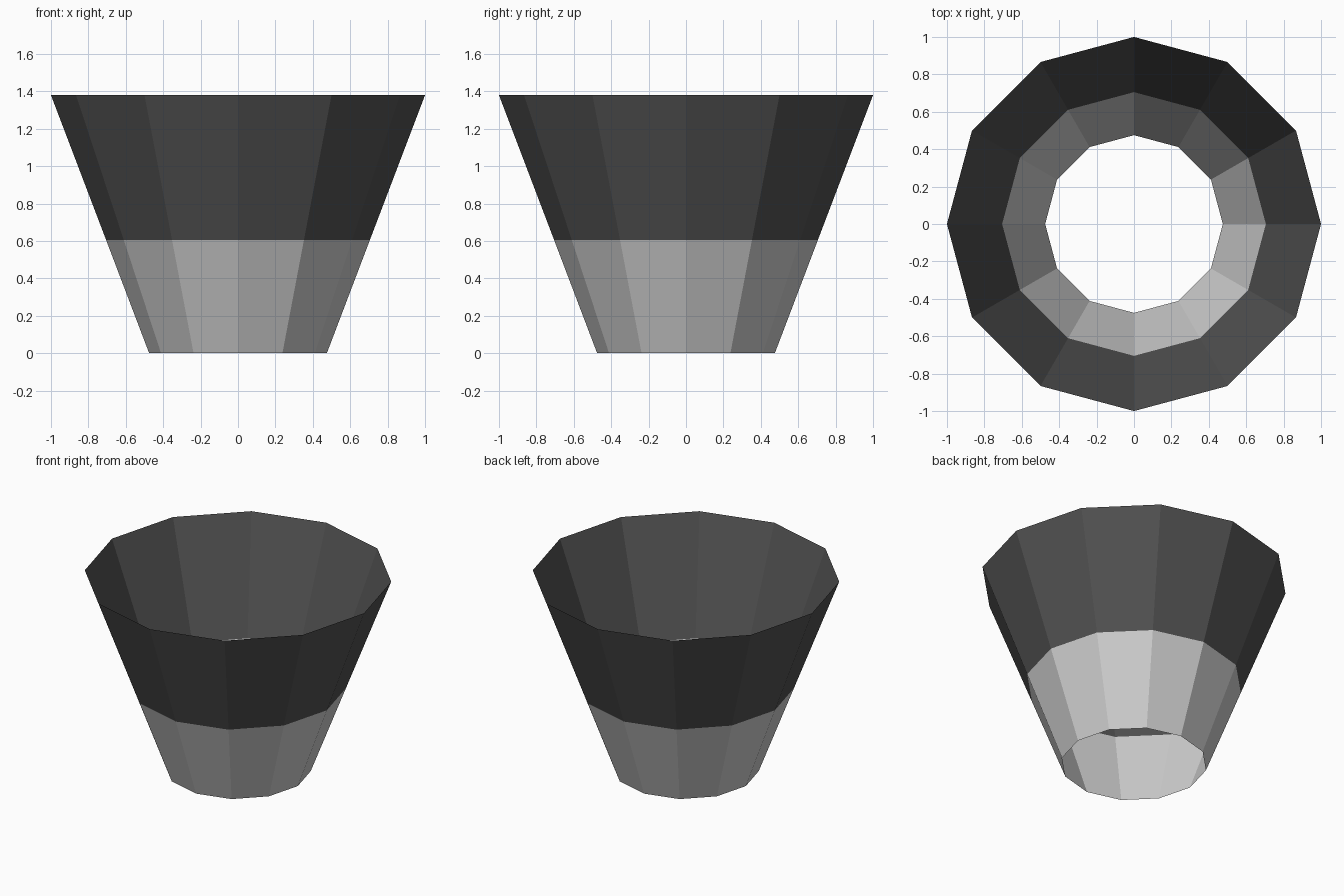
import bpy
import bmesh
from math import cos, sin, tau

if "Cube" in bpy.data.objects:
    bpy.data.objects.remove(bpy.data.objects["Cube"])

SIDES = 12
PROFILE = [(0.475, 0.0), (0.705, 0.605), (1.0, 1.38)]  # radius, height


def material(name, value):
    m = bpy.data.materials.new(name)
    m.diffuse_color = (value, value, value, 1)
    m.use_nodes = True
    m.node_tree.nodes["Principled BSDF"].inputs["Base Color"].default_value = m.diffuse_color
    return m


# Open tapered shell, one ring of vertices per profile point
bm = bmesh.new()
rings = [[bm.verts.new((r * cos(tau * i / SIDES), r * sin(tau * i / SIDES), z))
          for i in range(SIDES)] for r, z in PROFILE]

# Light lower band (material 0) and dark upper band (material 1)
for band, (low, high) in enumerate(zip(rings, rings[1:])):
    for i in range(SIDES):
        j = (i + 1) % SIDES
        face = bm.faces.new((low[i], low[j], high[j], high[i]))
        face.material_index = band

mesh = bpy.data.meshes.new("tapered_shell")
bm.to_mesh(mesh)
bm.free()
mesh.materials.append(material("light grey", 0.62))
mesh.materials.append(material("dark grey", 0.083))
shell = bpy.data.objects.new("tapered_shell", mesh)
bpy.context.collection.objects.link(shell)
